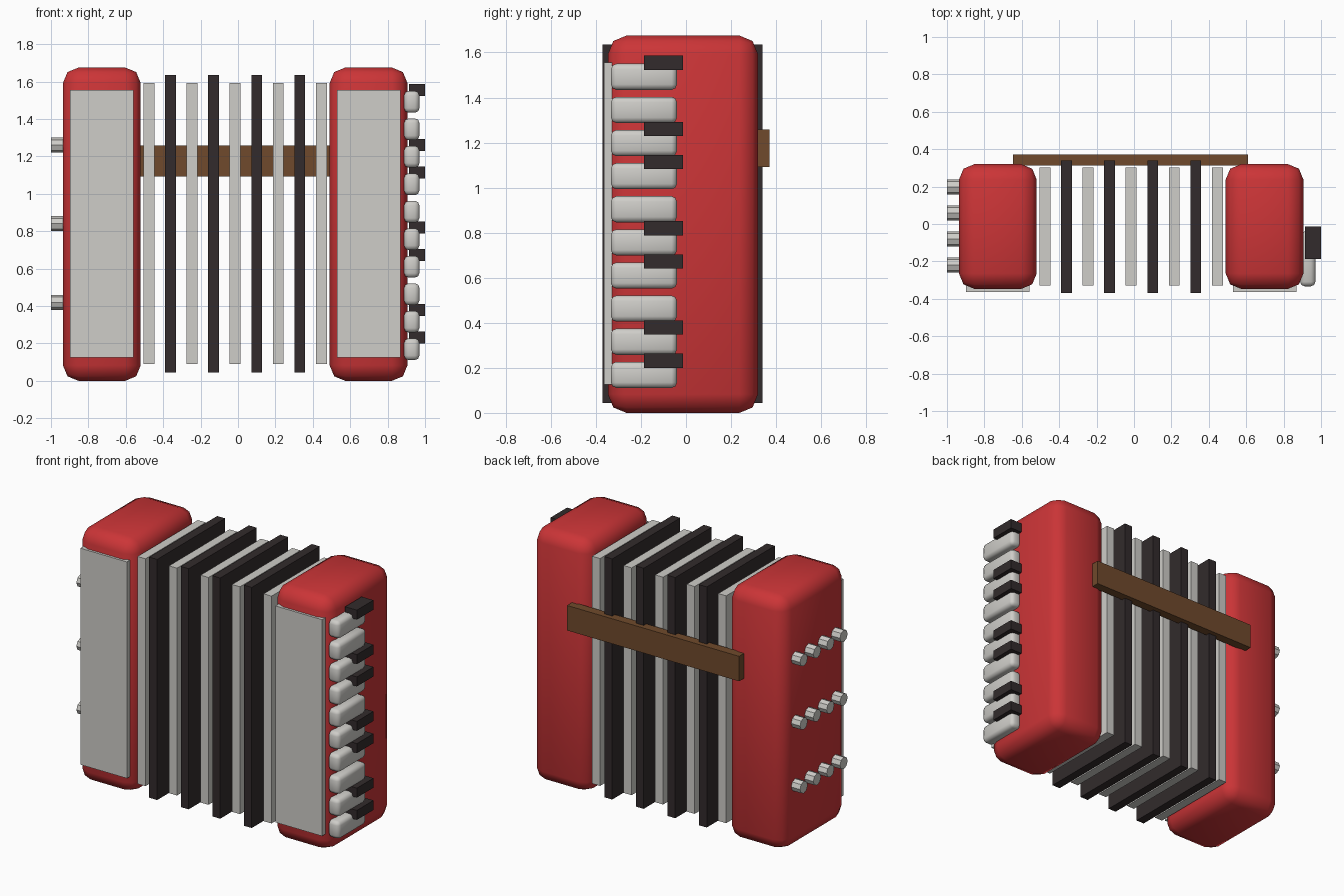
import bpy
from math import radians

default = bpy.data.objects.get("Cube")
if default:
    bpy.data.objects.remove(default, do_unlink=True)


def material(name, rgb):
    m = bpy.data.materials.new(name)
    m.use_nodes = True
    m.diffuse_color = (*rgb, 1)
    m.node_tree.nodes["Principled BSDF"].inputs["Base Color"].default_value = (*rgb, 1)
    return m


RED = material("red lacquer", (0.60, 0.035, 0.038))
IVORY = material("ivory", (0.62, 0.61, 0.58))
BLACK = material("soft black", (0.032, 0.024, 0.025))
BROWN = material("brown leather", (0.16, 0.068, 0.025))


def finish(name, mat):
    ob = bpy.context.object
    ob.name = name
    ob.data.materials.append(mat)
    return ob


def box(name, mat, xs, ys, zs, bevel=0):
    """Box between pairs of limits, optionally with rounded smooth edges."""
    limits = (xs, ys, zs)
    bpy.ops.mesh.primitive_cube_add(size=1, location=[(a + b) / 2 for a, b in limits])
    ob = finish(name, mat)
    ob.scale = [b - a for a, b in limits]
    bpy.ops.object.transform_apply(location=False, rotation=False, scale=True)
    if bevel:
        mod = ob.modifiers.new("rounded edges", 'BEVEL')
        mod.width = bevel
        mod.segments = 2
        bpy.ops.object.shade_smooth()
    return ob


# Two rounded end cases with their front plates
for side, x in (("right", -0.728), ("left", 0.698)):
    box(side + "_case", RED, (x - 0.208, x + 0.208), (-0.347, 0.32), (0, 1.675), 0.083)
    box(side + "_front_plate", IVORY, (x - 0.17, x + 0.17), (-0.363, -0.32), (0.125, 1.555))

# Bellows: alternating light and dark folds
for i in range(9):
    x = -0.476 + i * 0.1152
    if i % 2:
        box(f"dark_fold_{i}", BLACK, (x - 0.029, x + 0.029), (-0.37, 0.34), (0.045, 1.635))
    else:
        box(f"light_fold_{i}", IVORY, (x - 0.029, x + 0.029), (-0.328, 0.302), (0.09, 1.592))

# Strap across the back
box("back_strap", BROWN, (-0.648, 0.61), (0.312, 0.371), (1.092, 1.257))

# Keyboard on the left case
for i in range(10):
    z = 0.169 + i * 0.147
    box(f"white_key_{i}", IVORY, (0.888, 0.970), (-0.333, -0.04), (z - 0.058, z + 0.058), 0.024)
    if i % 3 != 2:
        box(f"black_key_{i}", BLACK, (0.914, 1.0), (-0.187, -0.014), (z + 0.031, z + 0.094))

# Bass buttons on the right case
for row in range(3):
    for col in range(4):
        bpy.ops.mesh.primitive_cylinder_add(
            vertices=8, radius=0.04, depth=0.09, rotation=(0, radians(90), 0),
            location=(-0.955, -0.219 + col * 0.139, 0.42 + row * 0.42))
        finish(f"button_{row}_{col}", IVORY)
